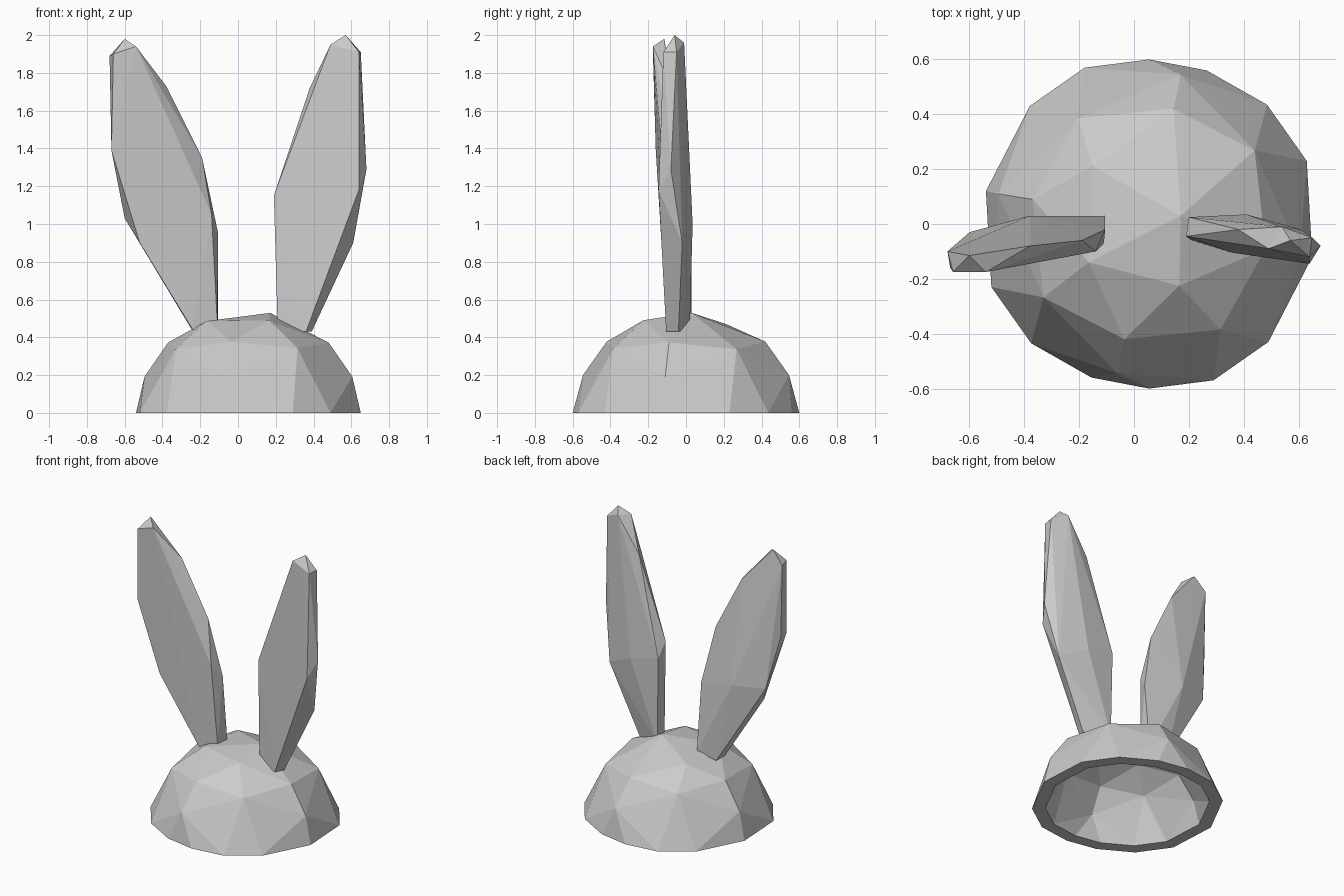
import bpy
import bmesh
from math import sqrt
from mathutils import Matrix, Vector

default_cube = bpy.data.objects.get("Cube")
if default_cube:
    bpy.data.objects.remove(default_cube, do_unlink=True)

# One plain light grey for the whole model
grey = bpy.data.materials.new("light_grey")
grey.use_nodes = True
grey.diffuse_color = (0.6, 0.6, 0.6, 1)
grey.node_tree.nodes["Principled BSDF"].inputs["Base Color"].default_value = grey.diffuse_color


def faceted_hull(points):
    """Return a bmesh holding the faceted convex skin around the points."""
    bm = bmesh.new()
    for point in points:
        bm.verts.new(point)
    bmesh.ops.convex_hull(bm, input=bm.verts[:], use_existing_faces=False)
    loose = [v for v in bm.verts if not v.link_faces]
    bmesh.ops.delete(bm, geom=loose, context="VERTS")
    bmesh.ops.recalc_face_normals(bm, faces=bm.faces[:])
    return bm


def finish(bm, name):
    """Turn a bmesh into a named, flat shaded object."""
    mesh = bpy.data.meshes.new(name)
    bm.to_mesh(mesh)
    bm.free()
    mesh.materials.append(grey)
    obj = bpy.data.objects.new(name, mesh)
    bpy.context.collection.objects.link(obj)
    return obj


# Head cap: corners lie on a slightly squashed half ball, open underneath
RADIUS, HEIGHT, CENTRE_X = 0.6, 0.54, 0.055
half_rim = [(-.595, .12), (-.575, -.23), (-.43, -.435), (-.21, -.56),
            (0, -.6), (.235, -.57), (.435, -.43)]
paired_corners = [(-.115, -.545), (-.55, .11), (-.425, .09),
                  (.26, -.385), (-.09, -.42), (-.385, -.268)]
crown_corners = [(-.205, .21), (.11, -.225), (-.22, -.14), (.115, .03)]


def on_cap(x, y):
    height = HEIGHT * sqrt(max(0, 1 - (x * x + y * y) / RADIUS ** 2))
    return Vector((x + CENTRE_X, y, height))


cap_points = [on_cap(x, y) for x, y in crown_corners]
for side in (1, -1):
    cap_points += [on_cap(side * x, side * y) for x, y in paired_corners]
    cap_points += [Vector((side * x + CENTRE_X, side * y, 0)) for x, y in half_rim]

cap = faceted_hull(cap_points)
underside = [f for f in cap.faces if all(v.co.z < 0.001 for v in f.verts)]
bmesh.ops.delete(cap, geom=underside, context="FACES")

# Hollow the cap with a smaller inner skin joined along the rim
copied = bmesh.ops.duplicate(cap, geom=cap.verts[:] + cap.edges[:] + cap.faces[:])["geom"]
inner_verts = [g for g in copied if isinstance(g, bmesh.types.BMVert)]
inner_faces = [g for g in copied if isinstance(g, bmesh.types.BMFace)]
bmesh.ops.scale(cap, vec=(0.86, 0.86, 0.86), verts=inner_verts,
                space=Matrix.Translation((-CENTRE_X, 0, 0)))
bmesh.ops.reverse_faces(cap, faces=inner_faces)
rim_edges = [e for e in cap.edges if e.is_boundary]
bmesh.ops.bridge_loops(cap, edges=rim_edges)
bmesh.ops.recalc_face_normals(cap, faces=cap.faces[:])
finish(cap, "head_cap")

# Ears: flat, leaf-shaped slabs, listed from tip to root
left_ear_points = [
    (.57, -.06, 2), (.49, -.09, 1.95), (.54, -.01, 1.96),
    (.64, -.12, 1.91), (.65, -.05, 1.91), (.38, -.02, 1.72),
    (.64, -.145, 1.18), (.68, -.08, 1.29), (.19, -.045, 1.15),
    (.2, .025, 1.05), (.41, .035, 1), (.61, -.02, .9),
    (.21, -.06, .45), (.21, .02, .45), (.36, -.105, .43), (.39, -.04, .43)]
right_ear_points = [
    (-.6, -.115, 1.98), (-.66, -.175, 1.9), (-.54, -.175, 1.94),
    (-.68, -.1, 1.89), (-.38, -.08, 1.73), (-.67, -.16, 1.39),
    (-.67, -.1, 1.39), (-.19, -.06, 1.35), (-.14, -.1, 1.05),
    (-.6, -.03, 1.03), (-.38, .03, 1.02), (-.105, -.02, .95),
    (-.52, -.13, .9), (-.105, .03, .48), (-.11, -.07, .48),
    (-.24, -.09, .44), (-.25, .02, .45)]
finish(faceted_hull(left_ear_points), "left_ear")
finish(faceted_hull(right_ear_points), "right_ear")
